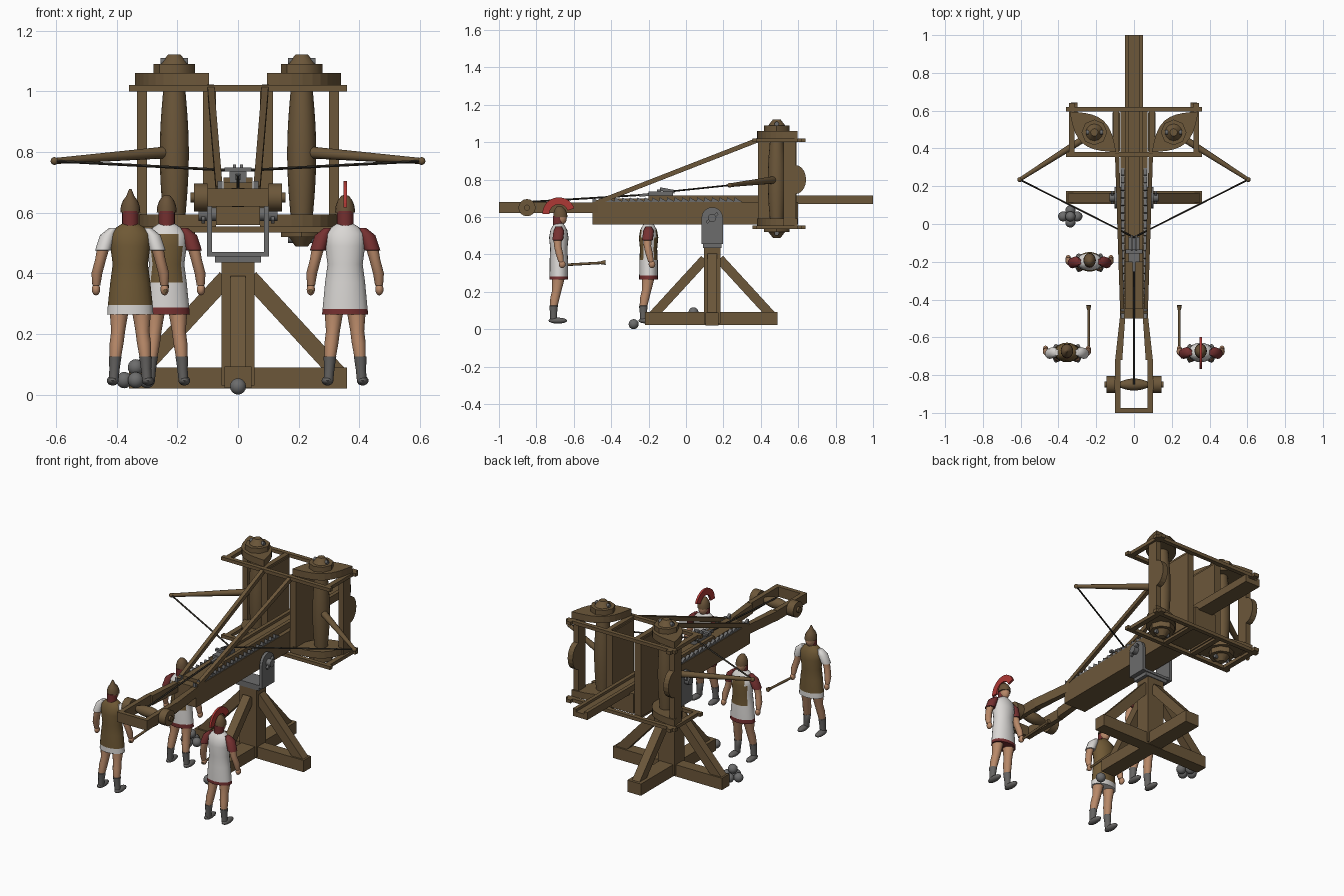
import bpy, bmesh, math
from mathutils import Vector, Matrix

cube = bpy.data.objects.get("Cube")
if cube:
    bpy.data.objects.remove(cube, do_unlink=True)


def material(name, rgb):
    m = bpy.data.materials.new(name)
    m.use_nodes = True
    m.diffuse_color = (*rgb, 1)
    bsdf = m.node_tree.nodes["Principled BSDF"]
    bsdf.inputs["Base Color"].default_value = (*rgb, 1)
    bsdf.inputs["Roughness"].default_value = 0.8
    return m


WOOD = material("wood", (0.15, 0.095, 0.042))
IRON = material("iron", (0.15, 0.15, 0.15))
ROPE = material("rope", (0.035, 0.03, 0.022))
SKIN = material("skin", (0.48, 0.25, 0.14))
WHITE = material("white_cloth", (0.7, 0.68, 0.66))
CREST = material("crest_red", (0.42, 0.04, 0.035))
RED = material("dark_red_cloth", (0.18, 0.03, 0.03))
SOCK = material("grey_leather", (0.13, 0.125, 0.12))
TUNIC = material("brown_cloth", (0.16, 0.1, 0.036))
HELM = material("bronze", (0.14, 0.085, 0.04))


def finish(name, bm, mats, smooth=False, rule=None):
    bmesh.ops.recalc_face_normals(bm, faces=bm.faces)
    if rule:
        for f in bm.faces:
            f.material_index = rule(f.calc_center_median())
    me = bpy.data.meshes.new(name)
    bm.to_mesh(me)
    bm.free()
    for m in mats if isinstance(mats, (list, tuple)) else [mats]:
        me.materials.append(m)
    ob = bpy.data.objects.new(name, me)
    bpy.context.collection.objects.link(ob)
    if smooth:
        bpy.ops.object.select_all(action='DESELECT')
        bpy.context.view_layer.objects.active = ob
        ob.select_set(True)
        bpy.ops.object.shade_smooth_by_angle(angle=math.radians(45))
    return ob


def box(name, x, y, z, mat=WOOD):
    bm = bmesh.new()
    spans = (x, y, z)
    centre = [(a + b) / 2 for a, b in spans]
    size = [b - a for a, b in spans]
    bmesh.ops.create_cube(bm, size=1, matrix=Matrix.LocRotScale(centre, None, size))
    return finish(name, bm, mat)


def beam(name, p, q, w, h, mat=WOOD):
    p, q = Vector(p), Vector(q)
    bm = bmesh.new()
    rot = (q - p).to_track_quat('Z', 'Y')
    bmesh.ops.create_cube(bm, size=1, matrix=Matrix.LocRotScale((p + q) / 2, rot, (w, h, (q - p).length)))
    return finish(name, bm, mat)


def rod(name, p, q, r, r2=None, mat=WOOD, sides=12):
    p, q = Vector(p), Vector(q)
    bm = bmesh.new()
    mtx = Matrix.LocRotScale((p + q) / 2, (q - p).to_track_quat('Z', 'Y'), None)
    bmesh.ops.create_cone(bm, cap_ends=True, segments=sides, radius1=r, radius2=r if r2 is None else r2,
                          depth=(q - p).length, matrix=mtx)
    return finish(name, bm, mat, True)


def ball(name, c, r, mat, seg=14):
    bm = bmesh.new()
    scale = r if isinstance(r, tuple) else (r, r, r)
    bmesh.ops.create_uvsphere(bm, u_segments=seg, v_segments=8, radius=1, matrix=Matrix.LocRotScale(c, None, scale))
    return finish(name, bm, mat, True)


def prism(name, pts, axis, lo, hi, mat=WOOD):
    """Extrude a flat outline along x (axis 0) or z (axis 2)."""
    bm = bmesh.new()
    place = (lambda a, b, t: (t, a, b)) if axis == 0 else (lambda a, b, t: (a, b, t))
    face = bm.faces.new([bm.verts.new(place(a, b, lo)) for a, b in pts])
    new = bmesh.ops.extrude_face_region(bm, geom=[face])["geom"]
    step = Vector(place(0, 0, hi - lo))
    bmesh.ops.translate(bm, vec=step, verts=[v for v in new if isinstance(v, bmesh.types.BMVert)])
    return finish(name, bm, mat)


def loft(name, rings, mats, rule=None, matrix=None, sides=16):
    """Skin a stack of ellipses given as (x, y, z, rx, ry)."""
    bm = bmesh.new()
    loops = []
    for x, y, z, rx, ry in rings:
        loops.append([bm.verts.new((x + rx * math.cos(math.tau * i / sides),
                                    y + ry * math.sin(math.tau * i / sides), z)) for i in range(sides)])
    for a, b in zip(loops, loops[1:]):
        for i in range(sides):
            j = (i + 1) % sides
            bm.faces.new((a[i], a[j], b[j], b[i]))
    bm.faces.new(loops[0])
    bm.faces.new(loops[-1])
    if matrix:
        bm.transform(matrix)
    return finish(name, bm, mats, True, rule)


# Stand: crossed ground beams, post and braces
CY = 0.14
box("ground_beam_across", (-0.36, 0.36), (CY - 0.035, CY + 0.035), (0.02, 0.09))
box("ground_beam_along", (-0.045, 0.045), (-0.22, 0.49), (0.022, 0.092))
box("post", (-0.055, 0.055), (CY - 0.045, CY + 0.045), (0.03, 0.44))
for s in (-1, 1):
    beam("side_brace", (s * 0.04, CY, 0.385), (s * 0.33, CY, 0.07), 0.05, 0.055)
    beam("long_brace", (0, CY + s * 0.04, 0.375), (0, CY + s * 0.32, 0.07), 0.05, 0.05)

# Iron fork carrying the stock
box("fork_base", (-0.1, 0.1), (CY - 0.055, CY + 0.055), (0.455, 0.47), IRON)
box("fork_collar", (-0.075, 0.075), (CY - 0.05, CY + 0.05), (0.435, 0.456), IRON)
cheek = [(CY - 0.057, 0.455), (CY + 0.057, 0.455)]
cheek += [(CY + 0.057 * math.cos(math.pi * i / 10), 0.595 + 0.057 * math.sin(math.pi * i / 10)) for i in range(11)]
for s in (-1, 1):
    prism("fork_cheek", cheek, 0, s * 0.085, s * 0.102, IRON)
    rod("pivot_pin", (s * 0.07, CY, 0.595), (s * 0.13, CY, 0.595), 0.022, mat=IRON)
    beam("pivot_wedge", (s * 0.115, CY - 0.03, 0.57), (s * 0.115, CY + 0.03, 0.62), 0.012, 0.015, IRON)

# Stock, slider and toothed racks
box("stock", (-0.072, 0.072), (-0.5, 0.6), (0.56, 0.68))
box("slider", (-0.048, 0.048), (-0.45, 1.0), (0.67, 0.7))
teeth = [(0.3, 0.67), (-0.5, 0.67)]
for i in range(20):
    teeth += [(-0.5 + i * 0.04, 0.705), (-0.464 + i * 0.04, 0.684)]
for s in (-1, 1):
    box("slider_rail", (s * 0.026, s * 0.048) if s > 0 else (-0.048, -0.026), (-0.2, 1.0), (0.699, 0.715))
    prism("tooth_rack", teeth, 0, s * 0.051, s * 0.068, IRON)

# Trigger and winding rope
box("trigger_block", (-0.028, 0.028), (-0.2, -0.07), (0.7, 0.735), IRON)
box("trigger_lever", (-0.045, 0.045), (-0.155, -0.135), (0.735, 0.748), IRON)
for s in (-1, 1):
    beam("trigger_claw", (s * 0.012, -0.14, 0.75), (s * 0.012, -0.06, 0.735), 0.01, 0.018, IRON)
beam("trigger_handle", (0, -0.2, 0.72), (0, -0.25, 0.715), 0.015, 0.015, IRON)
rod("winding_rope", (0, -0.2, 0.72), (0, -0.85, 0.68), 0.005, mat=ROPE, sides=8)

# Rear winding frame and windlass
box("rear_crossbar", (-0.1, 0.1), (-1.0, -0.975), (0.62, 0.68))
WY = -0.85
turn = Matrix.Translation((0, WY, 0.65)) @ Matrix.Rotation(math.pi / 2, 4, 'Y')
loft("windlass_drum", [(0, 0, -0.08 + 0.016 * i, r, r) for i, r in
                       enumerate([0.014 + 0.018 * math.sin(math.pi * k / 10) for k in range(11)])], WOOD, matrix=turn)
for s in (-1, 1):
    beam("rear_rail", (s * 0.086, -1.0, 0.65), (s * 0.086, -0.72, 0.65), 0.027, 0.06)
    prism("rear_rail_taper", [(s * 0.1, -0.72), (s * 0.062, -0.72), (s * 0.045, -0.47), (s * 0.072, -0.47)], 2, 0.622, 0.678)
    rod("windlass_hub", (s * 0.1, WY, 0.65), (s * 0.145, WY, 0.65), 0.046, sides=16)
    rod("windlass_pin", (s * 0.07, WY, 0.65), (s * 0.157, WY, 0.65), 0.016)

# Spring frame
SX, SY = 0.21, 0.485
for z in (1.0, 0.535):
    for y in (0.355, 0.595):
        box("frame_cross_rail", (-0.36, 0.36), (y, y + 0.025), (z, z + 0.02))
lens = [(0.095 + 0.245 * t - 0.055 * k * math.sin(math.pi * t), 0.38 + 0.215 * t + 0.06 * k * math.sin(math.pi * t))
        for k, ts in ((1, range(0, 10)), (-1, range(10, 0, -1))) for t in [i / 10 for i in ts]]
knob = [(0.584 + 0.058 * math.sin(math.pi * i / 10), 0.8 - 0.078 * math.cos(math.pi * i / 10)) for i in range(11)]
bundle = [(0, SY, 0.56 + 0.047 * i, 0.034 + 0.014 * math.sin(math.pi * i / 10), 0.034 + 0.014 * math.sin(math.pi * i / 10))
          for i in range(11)]
for s in (-1, 1):
    for z in (1.0, 0.535):
        beam("frame_end_rail", (s * 0.33, 0.355, z + 0.01), (s * 0.33, 0.64, z + 0.01), 0.03, 0.02)
        beam("frame_inner_rail", (s * 0.095, 0.36, z + 0.01), (s * 0.095, 0.61, z + 0.01), 0.03, 0.018)
    for z in (1.02, 0.553):
        prism("spring_plate", [(s * x, y) for x, y in lens], 2, z, z + 0.04)
    prism("inner_wall", [(s * 0.073, 0.385), (s * 0.115, 0.385), (s * 0.115, 0.59), (s * 0.073, 0.59)], 2, 0.55, 1.005)
    prism("outer_post", [(s * 0.3, 0.52), (s * 0.333, 0.52), (s * 0.333, 0.585), (s * 0.3, 0.585)], 2, 0.55, 1.005)
    prism("outer_post_bulge", knob, 0, s * 0.3, s * 0.333)
    loft("rope_bundle", [(s * SX, *ring[1:]) for ring in bundle], WOOD)
    for d, z in ((1, 1.06), (-1, 0.55)):
        rod("cap_washer", (s * SX, SY, z), (s * SX, SY, z + d * 0.03), 0.068, sides=8)
        rod("cap_dome", (s * SX, SY, z + d * 0.03), (s * SX, SY, z + d * 0.062), 0.045, 0.02)
        rod("cap_bar", (s * SX - 0.045, SY, z + d * 0.038), (s * SX + 0.045, SY, z + d * 0.038), 0.012, mat=IRON)
    beam("frame_stay", (s * 0.062, -0.48, 0.675), (s * 0.09, 0.38, 1.01), 0.022, 0.025)
    # Bow arms and string
    tip = Vector((s * 0.605, 0.235, 0.77))
    rod("bow_arm", (s * 0.19, 0.5, 0.802), tip, 0.021, 0.01)
    ball("bow_arm_tip", tip, 0.013, WOOD)
    rod("bow_string", tip, (0, -0.07, 0.738), 0.0045, mat=ROPE, sides=8)

# Stone shot
for c in ((0, -0.28, 0.027), (-0.375, 0.04, 0.048), (-0.3, 0.04, 0.048), (-0.337, 0.072, 0.048),
          (-0.337, 0.008, 0.048), (-0.337, 0.04, 0.09)):
    ball("stone_shot", c, 0.027, IRON)


def soldier(x, y, body, sleeve, hem, hem_top, peak, vest=False, crest=False):
    parts = []
    add = parts.append

    def tunic_rule(c):
        if c.z < hem_top:
            return 1
        return 2 if vest and abs(c.x) < 0.045 and 0.37 < c.z < 0.53 else 0
    rows = ((0.265, 0.076, 0.05), (hem_top, 0.074, 0.05), (0.37, 0.066, 0.049), (0.43, 0.058, 0.046),
            (0.49, 0.066, 0.052), (0.53, 0.066, 0.045), (0.55, 0.048, 0.034), (0.567, 0.022, 0.024))
    add(loft("tunic", [(0, 0, z, rx, ry) for z, rx, ry in rows], [body, hem, TUNIC], tunic_rule, sides=20))
    for s in (-1, 1):
        arm = ((0.112, 0.012, 0.36, 0.013), (0.11, 0.004, 0.4, 0.018), (0.098, -0.006, 0.445, 0.018),
               (0.091, -0.006, 0.475, 0.02), (0.09, -0.006, 0.476, 0.026), (0.074, 0, 0.525, 0.026), (0.055, 0, 0.55, 0.014))
        add(loft("arm", [(s * a, b, z, r, r * 1.1) for a, b, z, r in arm], [SKIN, sleeve],
                 lambda c: int(c.z > 0.4752), sides=12))
        add(ball("hand", (s * 0.113, 0.018, 0.347), (0.014, 0.018, 0.02), SKIN))
        leg = ((0.055, -0.028, 0.045, 0.016), (0.052, -0.028, 0.085, 0.017), (0.05, -0.028, 0.125, 0.021),
               (0.049, -0.027, 0.126, 0.019), (0.045, -0.02, 0.17, 0.023), (0.04, -0.01, 0.21, 0.023), (0.036, 0, 0.29, 0.033))
        add(loft("leg", [(s * a, b, z, r, r * 1.1) for a, b, z, r in leg], [SKIN, SOCK],
                 lambda c: int(c.z < 0.1257), sides=12))
        add(ball("shoe", (s * 0.058, -0.005, 0.046), (0.02, 0.05, 0.016), SOCK))
    add(ball("head", (0, 0.012, 0.595), (0.026, 0.031, 0.038), SKIN))
    add(loft("neck_cloth", [(0, -0.004, 0.555, 0.027, 0.026), (0, -0.004, 0.605, 0.027, 0.028)], RED))
    add(loft("helmet", [(0, 0.008, 0.6, 0.033, 0.038), (0, 0.008, 0.622, 0.031, 0.036), (0, 0.006, 0.64, 0.024, 0.028),
                        (0, 0.004, 0.655, 0.013, 0.015), (0, 0.004, peak, 0.004, 0.004)], HELM))
    if crest:
        arc = [(r * math.cos(math.radians(a)), 0.617 + r * math.sin(math.radians(a)))
               for r, turn in ((0.088, range(20, 181, 10)), (0.05, range(180, 19, -10))) for a in turn]
        add(prism("helmet_crest", arc, 0, -0.006, 0.006, CREST))
    for ob in parts:
        ob.location = (x, y, 0)


soldier(-0.355, -0.68, TUNIC, WHITE, WHITE, 0.295, 0.678)
soldier(-0.235, -0.2, WHITE, RED, RED, 0.288, 0.658, vest=True)
soldier(0.353, -0.68, WHITE, RED, RED, 0.283, 0.658, crest=True)

# Winding levers held by the two rear soldiers
for s in (-1, 1):
    rod("winding_lever", (s * 0.24, -0.68, 0.342), (s * 0.24, -0.45, 0.355), 0.007)
    rod("winding_lever_head", (s * 0.24, -0.455, 0.355), (s * 0.24, -0.43, 0.357), 0.009, 0.013)
